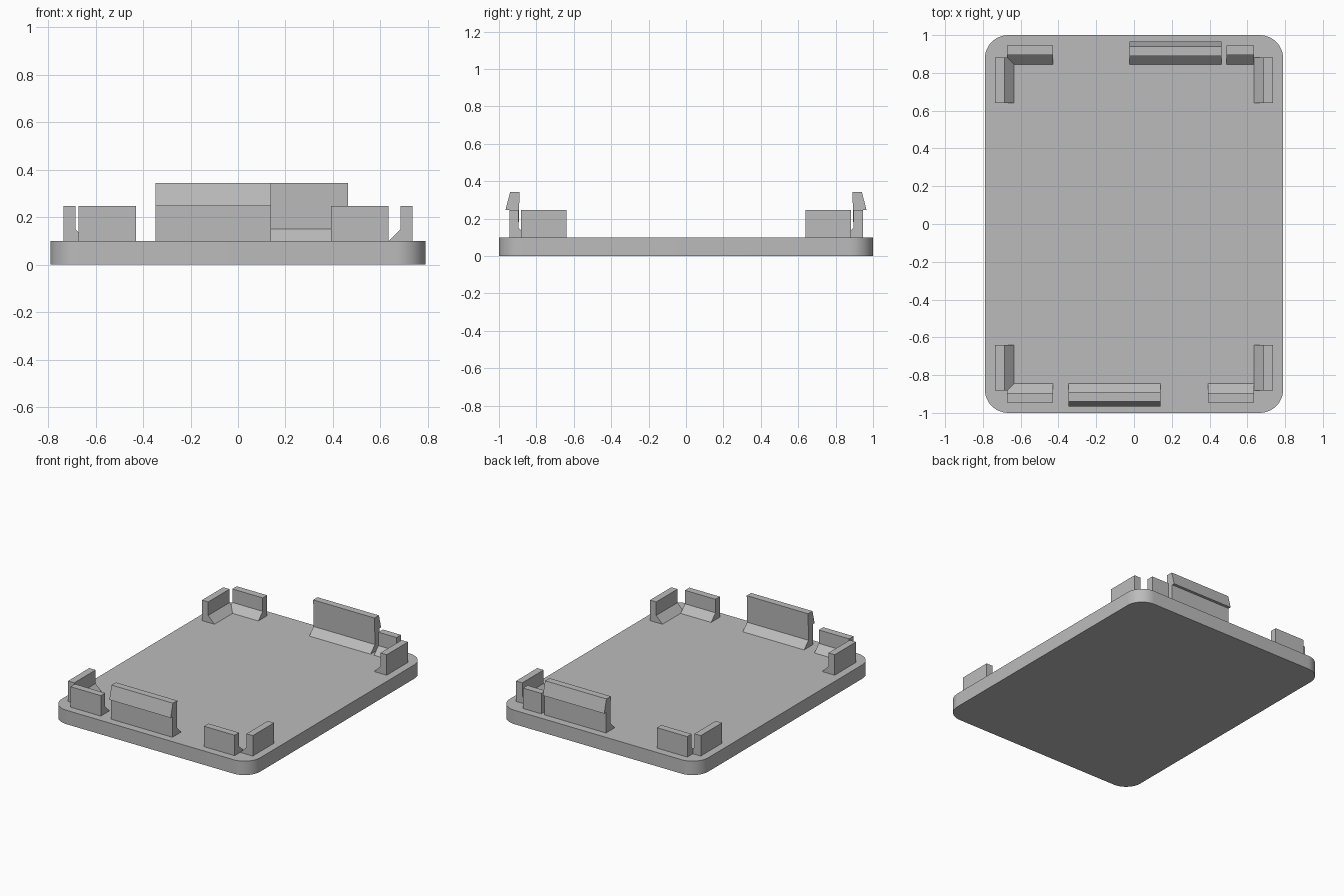
import bpy, bmesh
from math import cos, sin, pi
from mathutils import Vector

cube = bpy.data.objects.get("Cube")
if cube:
    bpy.data.objects.remove(cube, do_unlink=True)

GREY = (0.5, 0.5, 0.5, 1)
mat = bpy.data.materials.new("plain grey")
mat.use_nodes = True
mat.diffuse_color = GREY
mat.node_tree.nodes["Principled BSDF"].inputs["Base Color"].default_value = GREY

HALF_X, HALF_Y, BASE, RADIUS = 0.79, 1.0, 0.1, 0.125
WALL, LIP, TOP, HOOK_TOP = 0.05, 0.05, 0.247, 0.343


def prism(name, outline, sweep):
    """Extrude a closed planar outline along a vector."""
    bm = bmesh.new()
    face = bm.faces.new([bm.verts.new(p) for p in outline])
    grown = bmesh.ops.extrude_face_region(bm, geom=[face], use_keep_orig=True)
    moved = [g for g in grown["geom"] if isinstance(g, bmesh.types.BMVert)]
    bmesh.ops.translate(bm, verts=moved, vec=sweep)
    bmesh.ops.recalc_face_normals(bm, faces=bm.faces)
    mesh = bpy.data.meshes.new(name)
    bm.to_mesh(mesh)
    bm.free()
    mesh.materials.append(mat)
    obj = bpy.data.objects.new(name, mesh)
    bpy.context.collection.objects.link(obj)
    return obj


# Profiles as (distance outward from the wall's inner face, height)
TAB = [(-LIP, BASE), (0, BASE + LIP), (0, TOP), (WALL, TOP), (WALL, BASE)]
SNAP = [(-LIP, BASE), (0, BASE + LIP), (-0.005, HOOK_TOP), (WALL - 0.005, HOOK_TOP),
        (WALL + 0.02, TOP), (WALL, TOP), (WALL, BASE)]


def end_part(name, side, start, end, profile=TAB):
    """Wall along x at the front (-1) or back (1) end."""
    outline = [(start, side * (0.895 + d), z) for d, z in profile]
    return prism(name, outline, Vector((end - start, 0, 0)))


def side_part(name, side, start, end):
    """Wall along y on the right (-1) or left (1) side."""
    outline = [(side * (0.685 + d), start, z) for d, z in TAB]
    return prism(name, outline, Vector((0, end - start, 0)))


# Rounded base plate
corners = [(1, 1), (-1, 1), (-1, -1), (1, -1)]
STEPS = 12
rim = []
for i, (sx, sy) in enumerate(corners):
    for k in range(STEPS + 1):
        a = (i + k / STEPS) * pi / 2
        rim.append((sx * (HALF_X - RADIUS) + RADIUS * cos(a),
                    sy * (HALF_Y - RADIUS) + RADIUS * sin(a), 0))
plate = prism("base_plate", rim, Vector((0, 0, BASE)))
bpy.ops.object.select_all(action="DESELECT")
plate.select_set(True)
bpy.context.view_layer.objects.active = plate
bpy.ops.object.shade_smooth_by_angle()

# Corner locating tabs
for end, y in (("front", -1), ("back", 1)):
    for flank, x in (("right", -1), ("left", 1)):
        side_part(f"{end}_{flank}_side_tab", x, y * 0.64, y * 0.882)
end_part("front_right_end_tab", -1, -0.672, -0.43)
end_part("front_left_end_tab", -1, 0.392, 0.635)
end_part("back_right_end_tab", 1, -0.672, -0.43)
end_part("back_left_end_tab", 1, 0.49, 0.635)

# Hooked snap clips
end_part("front_snap_clip", -1, -0.348, 0.14, SNAP)
end_part("back_snap_clip", 1, -0.025, 0.463, SNAP)
